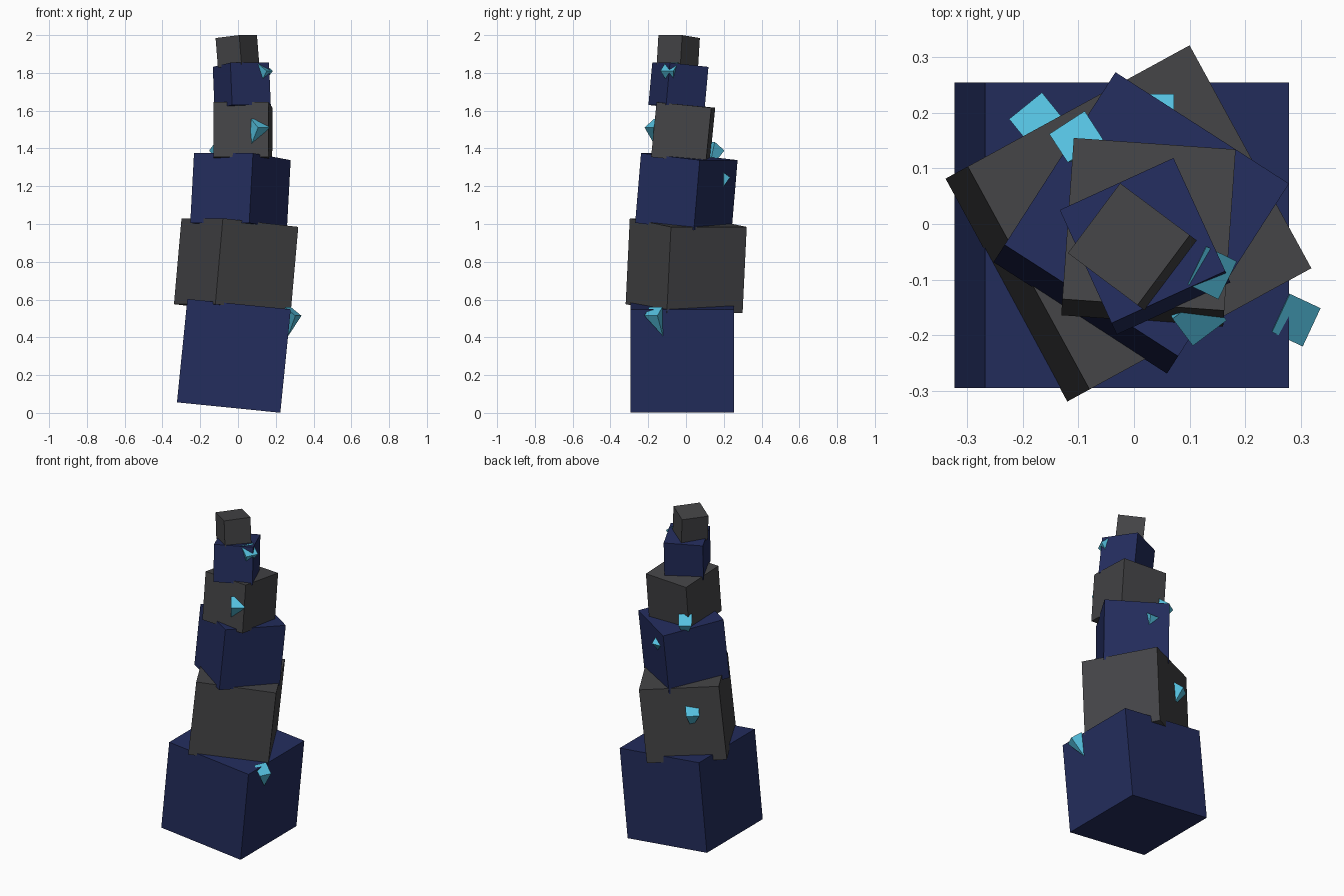
import bpy, bmesh, math
from mathutils import Matrix, Vector

if "Cube" in bpy.data.objects:
    bpy.data.objects.remove(bpy.data.objects["Cube"])


def material(name, rgb):
    m = bpy.data.materials.new(name)
    m.diffuse_color = (*rgb, 1)
    m.use_nodes = True
    m.node_tree.nodes["Principled BSDF"].inputs["Base Color"].default_value = m.diffuse_color
    return m


NAVY = material("navy", (0.017, 0.026, 0.11))
GREY = material("dark_grey", (0.058, 0.058, 0.062))
CYAN = material("cyan", (0.09, 0.53, 0.74))


def finish(bm, name, mat):
    bmesh.ops.recalc_face_normals(bm, faces=bm.faces)
    me = bpy.data.meshes.new(name)
    bm.to_mesh(me)
    bm.free()
    me.materials.append(mat)
    ob = bpy.data.objects.new(name, me)
    bpy.context.collection.objects.link(ob)
    return ob


# Stacked blocks: each turns half a radian more and leans a little
blocks = [
    (0.550, (-0.022, -0.020, 0.302)),
    (0.457, (-0.010, 0.001, 0.780)),
    (0.371, (0.013, 0.002, 1.172)),
    (0.292, (0.026, -0.015, 1.485)),
    (0.225, (0.020, -0.040, 1.731)),
    (0.157, (-0.003, -0.041, 1.914)),
]
for i, (size, centre) in enumerate(blocks):
    bm = bmesh.new()
    turn = Matrix.Rotation(0.5 * i, 4, 'Z') @ Matrix.Rotation(0.1, 4, 'Y')
    bmesh.ops.create_cube(bm, size=size, matrix=Matrix.Translation(centre) @ turn)
    finish(bm, f"block_{i + 1}", GREY if i % 2 else NAVY)


# Crystals: tilted square top, tapering to a point sunk into the block
def crystal(name, centre, heading, side=0.0, half=0.038):
    c = Vector(centre)
    spin = Matrix.Rotation(math.radians(heading), 3, 'Z')
    tilt = spin @ Matrix.Rotation(0.64, 3, 'Y')
    bm = bmesh.new()
    top = [bm.verts.new(c + tilt @ Vector((x * half, y * half, 0)))
           for x, y in ((1, 1), (-1, 1), (-1, -1), (1, -1))]
    tip = bm.verts.new(c + spin @ Vector((-0.045, side, -0.13)))
    bm.faces.new(top)
    for k in range(4):
        bm.faces.new((top[k], tip, top[(k + 1) % 4]))
    finish(bm, name, CYAN)


crystals = [
    ((0.292, -0.173, 0.537), -25, 0.035),
    ((-0.176, 0.189, 0.880), 129, 0.0),
    ((0.034, 0.203, 1.270), 90, 0.0),
    ((-0.104, 0.157, 1.412), 123, 0.0),
    ((0.118, -0.172, 1.533), -53, -0.035),
    ((0.141, -0.088, 1.833), -26, 0.0),
]
for i, (centre, heading, side) in enumerate(crystals):
    crystal(f"crystal_{i + 1}", centre, heading, side)
